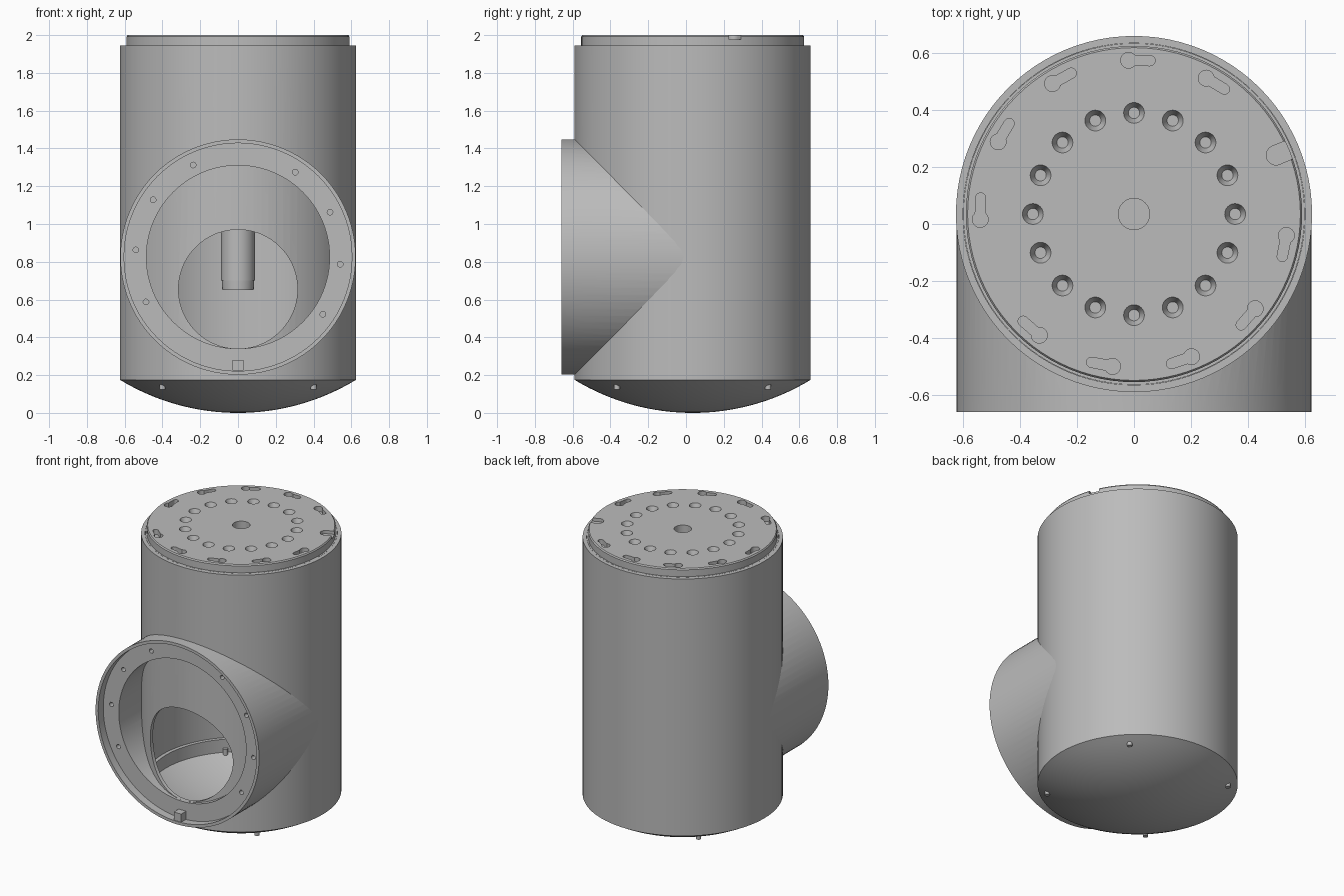
import bpy, bmesh
from math import sin, cos, pi, radians, sqrt, asin
from mathutils import Matrix, Vector

cube = bpy.data.objects.get("Cube")
if cube:
    bpy.data.objects.remove(cube, do_unlink=True)

grey = bpy.data.materials.new("plain grey")
grey.use_nodes = True
grey.diffuse_color = (0.5, 0.5, 0.5, 1)
grey.node_tree.nodes["Principled BSDF"].inputs["Base Color"].default_value = (0.5, 0.5, 0.5, 1)

SEG = 96
AXIS_Y = 0.035          # vertical axis of the body
PORT_Z = 0.825          # height of the side port
UPRIGHT = Matrix.Translation((0, AXIS_Y, 0))
FORWARD = Matrix.Translation((0, 0, PORT_Z)) @ Matrix.Rotation(pi / 2, 4, 'X')


def finish(name, bm, matrix=Matrix()):
    bmesh.ops.remove_doubles(bm, verts=bm.verts, dist=1e-5)
    bm.transform(matrix)
    bmesh.ops.recalc_face_normals(bm, faces=bm.faces)
    mesh = bpy.data.meshes.new(name)
    bm.to_mesh(mesh)
    bm.free()
    obj = bpy.data.objects.new(name, mesh)
    obj.data.materials.append(grey)
    bpy.context.collection.objects.link(obj)
    return obj


def lathe(name, profile, matrix=UPRIGHT, seg=SEG, closed=True):
    """Revolve a (radius, height) outline about the local z axis."""
    bm = bmesh.new()
    verts = [bm.verts.new((r, 0, h)) for r, h in profile]
    count = len(verts) if closed else len(verts) - 1
    edges = [bm.edges.new((verts[i], verts[(i + 1) % len(verts)])) for i in range(count)]
    bmesh.ops.spin(bm, geom=verts + edges, cent=(0, 0, 0), axis=(0, 0, 1),
                   angle=2 * pi, steps=seg, use_merge=False)
    bmesh.ops.dissolve_degenerate(bm, dist=1e-6, edges=bm.edges)
    return finish(name, bm, matrix)


def rod(name, r0, r1, h0, h1, matrix=UPRIGHT, seg=SEG):
    return lathe(name, [(0, h0), (r0, h0), (r1, h1), (0, h1)], matrix, seg, False)


def slot(name, big, small, length, h0, h1, matrix):
    """Keyhole prism: a round end with a narrower tail along +x."""
    a = asin(small / big)
    pts = [(big * cos(t), big * sin(t)) for t in
           (a + (2 * pi - 2 * a) * i / 14 for i in range(15))]
    pts += [(length + small * cos(t), small * sin(t)) for t in
            (-pi / 2 + pi * i / 8 for i in range(9))]
    bm = bmesh.new()
    face = bm.faces.new([bm.verts.new((x, y, h0)) for x, y in pts])
    top = bmesh.ops.extrude_face_region(bm, geom=[face])["geom"]
    bmesh.ops.translate(bm, vec=(0, 0, h1 - h0),
                        verts=[v for v in top if isinstance(v, bmesh.types.BMVert)])
    return finish(name, bm, matrix)


def activate(obj):
    bpy.ops.object.select_all(action='DESELECT')
    obj.select_set(True)
    bpy.context.view_layer.objects.active = obj


def cut(obj, cutters):
    """Subtract separate cutters, then remove them."""
    activate(cutters[0])
    for c in cutters:
        c.hide_render = True
        c.select_set(True)
    if len(cutters) > 1:
        bpy.ops.object.join()
    cutter = bpy.context.view_layer.objects.active
    activate(obj)
    mod = obj.modifiers.new("cut", 'BOOLEAN')
    mod.operation, mod.solver, mod.object = 'DIFFERENCE', 'EXACT', cutter
    bpy.ops.object.modifier_apply(modifier=mod.name)
    bpy.data.objects.remove(cutter, do_unlink=True)


def around(angle, radius, base=UPRIGHT):
    t = radians(angle)
    return base @ Matrix.Translation((radius * cos(t), radius * sin(t), 0))


def spin_z(angle):
    return Matrix.Rotation(radians(angle), 4, 'Z')


# Main tube with a round window behind the port
body = lathe("body_tube", [(0.6, 0.175), (0.625, 0.175), (0.625, 1.945), (0.6, 1.945)])
window = Matrix.Translation((0, 0, 0.655)) @ Matrix.Rotation(pi / 2, 4, 'X')
cut(body, [rod("window_cutter", 0.315, 0.315, 0, 0.9, window)])

# Side port, trimmed against the tube, with a recessed flange face
port = lathe("side_port", [(0.485, 0), (0.623, 0), (0.623, 0.66), (0.603, 0.66),
                           (0.603, 0.605), (0.485, 0.605)], FORWARD)
cut(port, [rod("saddle_cutter", 0.621, 0.621, -0.5, 2.5)])
cut(port, [rod("bolt_hole", 0.015, 0.015, 0.57, 0.64, around(a, 0.542, FORWARD), 16)
           for start in (56, 236) for a in range(start, start - 150, -30)])

# Locating key at the bottom of the flange
bm = bmesh.new()
bmesh.ops.create_cube(bm, size=1)
key = finish("flange_key", bm, Matrix.Translation((0, -0.63, 0.252))
             @ Matrix.Diagonal((0.056, 0.056, 0.056, 1)))

# Shallow domed bottom with an inner collar
BALL = 1.203


def dome(r):
    return BALL - sqrt(BALL * BALL - r * r)


outer = [(0.625 * i / 16, dome(0.625 * i / 16)) for i in range(17)]
inner = [(0.575 * i / 16, dome(0.575 * i / 16) + 0.024) for i in range(16, -1, -1)]
collar = [(0.599, 0.175), (0.599, 0.26), (0.575, 0.26)]
bottom = lathe("domed_bottom", outer + collar + inner, closed=False)
pins = [rod("bottom_pin", 0.016, 0.016, 0.125, 0.2, around(45 + 90 * i, 0.566), 16)
        for i in range(4)]

# Top plate with drilled ring, keyhole slots, edge notch and centre bore
plate = lathe("top_plate", [(0, 1.9), (0.599, 1.9), (0.599, 1.945), (0.59, 1.945),
                            (0.59, 1.992), (0.584, 2.0), (0, 2.0)], closed=False)
holes = [rod("sunk_hole", 0.02, 0.037, 1.96, 2.001, around(22.5 * i, 0.355), 24)
         for i in range(16)]
holes.append(rod("centre_bore", 0.055, 0.055, 1.95, 2.05, UPRIGHT, 32))
holes += [slot("keyhole", 0.028, 0.018, 0.075, 1.965, 2.05,
               around(a, 0.54) @ spin_z(a - 93))
          for start in (62, 232) for a in range(start, start + 150, 30)]
holes.append(slot("edge_notch", 0.0345, 0.034, 0.2, 1.978, 2.05,
                  around(22.5, 0.54) @ spin_z(22.5)))
cut(plate, holes)

# Hanging centre tube
tube = lathe("centre_tube", [(0, 0.65), (0.083, 0.65), (0.086, 0.7), (0.09, 0.7),
                             (0.09, 1.9), (0, 1.9)], closed=False, seg=48)

for obj in [body, port, key, bottom, plate, tube] + pins:
    activate(obj)
    bpy.ops.object.shade_smooth_by_angle(angle=radians(30))
